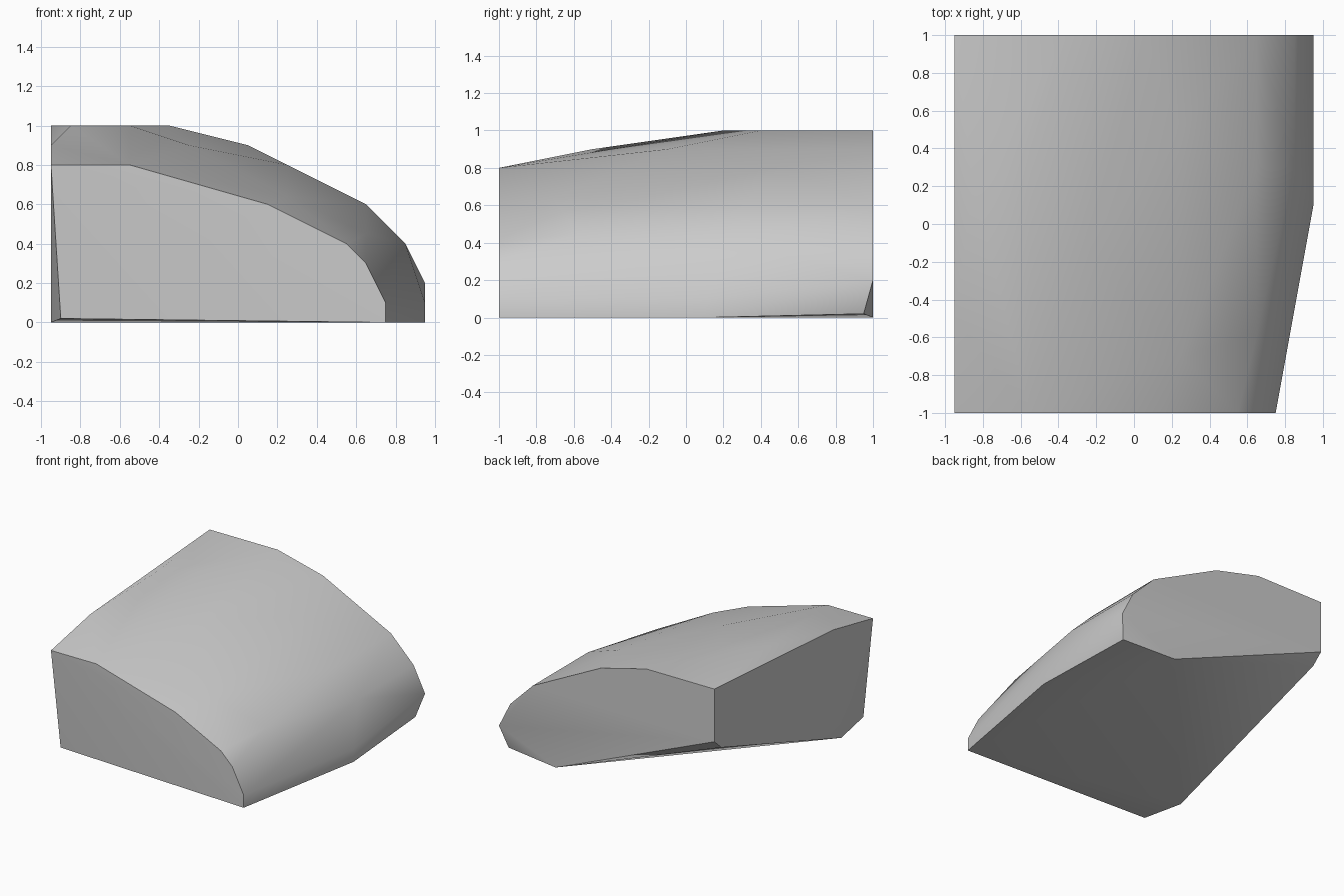
import bpy
import bmesh
import math

cube = bpy.data.objects.get("Cube")
if cube:
    bpy.data.objects.remove(cube, do_unlink=True)

# One plain stone colour
stone = bpy.data.materials.new("stone_grey")
stone.use_nodes = True
grey = (0.6, 0.6, 0.6, 1.0)
stone.diffuse_color = grey
stone.node_tree.nodes["Principled BSDF"].inputs["Base Color"].default_value = grey

# Front and back outlines, as (x, z)
front = [(-0.95, 0.8), (-0.55, 0.8), (0.15, 0.6), (0.55, 0.4),
         (0.65, 0.3), (0.75, 0.1), (0.75, 0)]
back = [(-0.95, 1), (-0.35, 1), (0.05, 0.9), (0.65, 0.6), (0.85, 0.4),
        (0.95, 0.2), (0.45, 0), (-0.95, 0.58)]

# Rounded shoulder between the two outlines
shoulder = [(-0.95, -0.5, 0.9), (-0.85, 0.2, 1), (-0.55, 0.4, 1),
            (-0.25, -0.1, 0.9), (0.25, -0.7, 0.64), (0.65, -0.58, 0.45),
            (0.25, 0.5, 0.8), (0.65, 0.3, 0.6), (0.85, 0.3, 0.4),
            (0.95, 0.1, 0.1)]

# Worn lower corners
base = [(0.95, 0.1, 0), (0.9, 0.95, 0.02), (-0.9, -0.95, 0.02),
        (-0.95, -0.6, 0), (-0.95, 0.91, 0.5)]

points = [(x, -1, z) for x, z in front] + [(x, 1, z) for x, z in back]
points += shoulder + base

# Wrap the points in one convex skin and merge its flat areas
bm = bmesh.new()
for p in points:
    bm.verts.new(p)
bmesh.ops.convex_hull(bm, input=bm.verts[:])
loose = [v for v in bm.verts if not v.link_faces]
bmesh.ops.delete(bm, geom=loose, context="VERTS")
bmesh.ops.dissolve_limit(bm, angle_limit=math.radians(0.5),
                         verts=bm.verts[:], edges=bm.edges[:])
bmesh.ops.recalc_face_normals(bm, faces=bm.faces[:])

mesh = bpy.data.meshes.new("boulder")
bm.to_mesh(mesh)
bm.free()
mesh.materials.append(stone)
boulder = bpy.data.objects.new("boulder", mesh)
bpy.context.collection.objects.link(boulder)

# Smooth the rounded top, keep the cut sides crisp
bpy.ops.object.select_all(action="DESELECT")
boulder.select_set(True)
bpy.context.view_layer.objects.active = boulder
bpy.ops.object.shade_smooth_by_angle(angle=math.radians(35))
